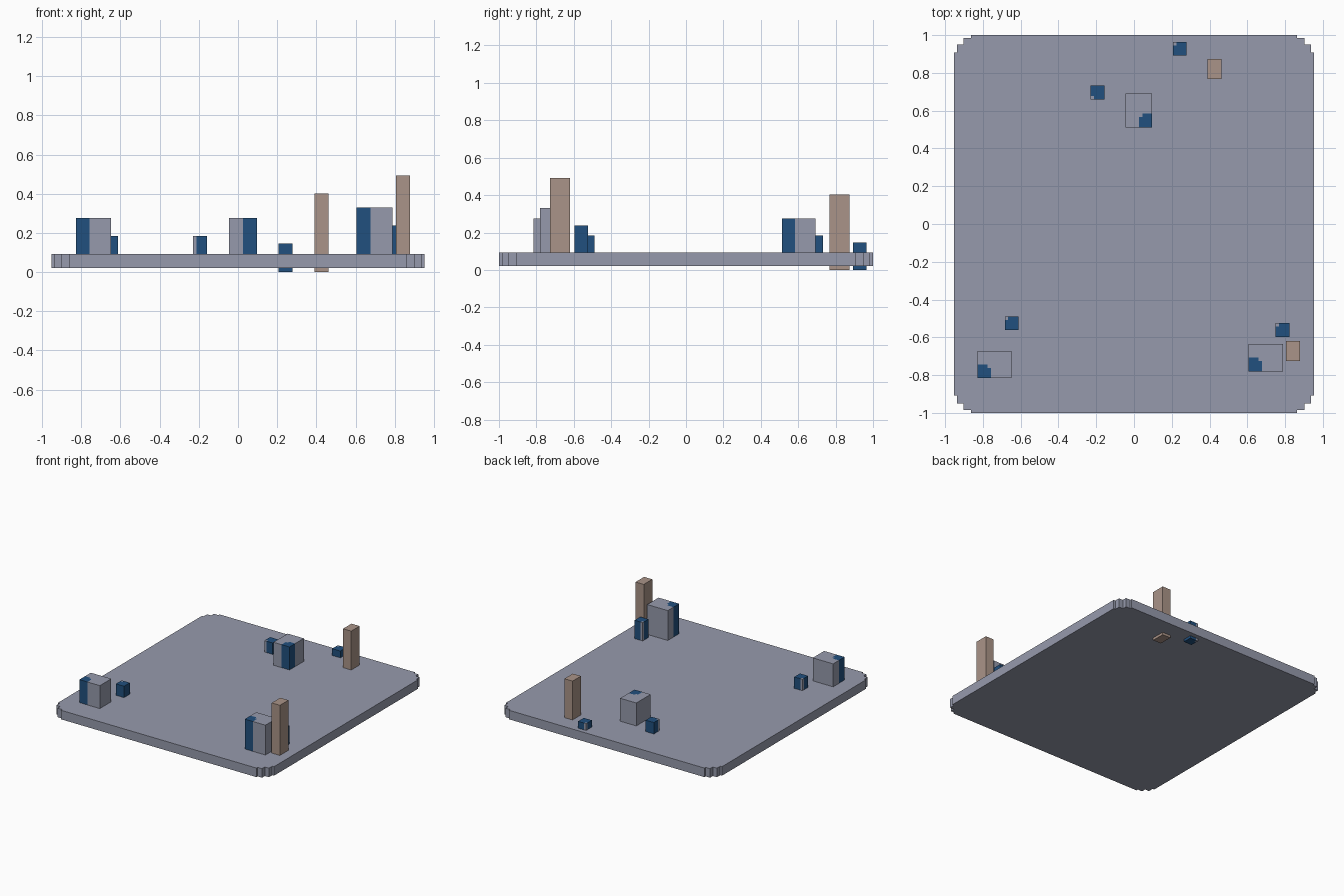
import bpy, bmesh

if "Cube" in bpy.data.objects:
    bpy.data.objects.remove(bpy.data.objects["Cube"])


def material(name, rgb):
    m = bpy.data.materials.new(name)
    m.diffuse_color = (*rgb, 1)
    m.use_nodes = True
    m.node_tree.nodes["Principled BSDF"].inputs["Base Color"].default_value = m.diffuse_color
    return m


GREY = material("slate_grey", (0.305, 0.323, 0.413))
BLUE = material("deep_blue", (0.015, 0.08, 0.21))
TAN = material("dusty_tan", (0.402, 0.296, 0.246))
TOP = 0.092      # upper surface of the plate
NOTCH = 0.018    # small grey corner left out of each blue patch


def finish(name, bm, mats):
    bmesh.ops.recalc_face_normals(bm, faces=bm.faces)
    me = bpy.data.meshes.new(name)
    bm.to_mesh(me)
    bm.free()
    for m in mats:
        me.materials.append(m)
    ob = bpy.data.objects.new(name, me)
    bpy.context.collection.objects.link(ob)


def prism(name, outline, z0, z1, mats, patch=None, notch=None):
    """Extrude an outline; colour the patch rectangle blue except its notch."""
    bm = bmesh.new()
    face = bm.faces.new([bm.verts.new((x, y, z0)) for x, y in outline])
    ext = bmesh.ops.extrude_face_region(bm, geom=[face], use_keep_orig=True)
    for v in ext["geom"]:
        if isinstance(v, bmesh.types.BMVert):
            v.co.z = z1
    if patch:
        for r in (patch, notch):
            for i, c in enumerate(r):
                axis = (1, 0, 0) if i < 2 else (0, 1, 0)
                bmesh.ops.bisect_plane(bm, geom=bm.verts[:] + bm.edges[:] + bm.faces[:],
                                       plane_co=[c * a for a in axis], plane_no=axis, dist=1e-5)

        def inside(p, r):
            e = 1e-4
            return r[0] - e < p.x < r[1] + e and r[2] - e < p.y < r[3] + e
        for f in bm.faces:
            p = f.calc_center_median()
            f.material_index = int(inside(p, patch) and not inside(p, notch))
    finish(name, bm, mats)


def box(name, x0, x1, y0, y1, z0, z1, mats, patch=None, corner=None):
    notch = None
    if patch:
        px0, px1, py0, py1 = patch
        nx = (px0, px0 + NOTCH) if corner[0] < 0 else (px1 - NOTCH, px1)
        ny = (py0, py0 + NOTCH) if corner[1] < 0 else (py1 - NOTCH, py1)
        notch = nx + ny
    prism(name, [(x0, y0), (x1, y0), (x1, y1), (x0, y1)], z0, z1, mats, patch, notch)


# Plate with stepped corners
step = [(0.953, 0.908), (0.938, 0.908), (0.938, 0.95), (0.902, 0.95),
        (0.902, 0.985), (0.862, 0.985), (0.862, 1.0)]
outline = (step + [(-x, y) for x, y in reversed(step)]
           + [(-x, -y) for x, y in step] + [(x, -y) for x, y in reversed(step)])
prism("base_plate", outline, 0.02, TOP, [GREY])

# Large blocks, each with one blue corner column
for name, b, top, patch, corner in [
    ("back_block", (-0.046, 0.096, 0.512, 0.692), 0.275, (0.026, 0.096, 0.512, 0.584), (-1, 1)),
    ("left_block", (-0.828, -0.648, -0.816, -0.672), 0.275, (-0.828, -0.758, -0.816, -0.745), (1, 1)),
    ("right_block", (0.606, 0.788, -0.78, -0.636), 0.33, (0.606, 0.677, -0.78, -0.708), (1, 1)),
]:
    box(name, *b, TOP, top, [GREY, BLUE], patch, corner)

# Small blue posts with one grey corner
for name, x, y, z0, z1, corner in [
    ("back_left_post", -0.229, 0.66, TOP, 0.183, (-1, -1)),
    ("back_edge_post", 0.206, 0.892, 0.0, 0.146, (-1, 1)),
    ("left_post", -0.684, -0.562, TOP, 0.183, (-1, 1)),
    ("right_post", 0.75, -0.597, TOP, 0.238, (-1, 1)),
]:
    b = (x, x + 0.072, y, y + 0.072)
    box(name, *b, z0, z1, [GREY, BLUE], b, corner)

# Tall tan posts
box("back_tall_post", 0.39, 0.462, 0.767, 0.873, 0.0, 0.402, [TAN])
box("front_tall_post", 0.806, 0.878, -0.726, -0.619, TOP, 0.492, [TAN])
